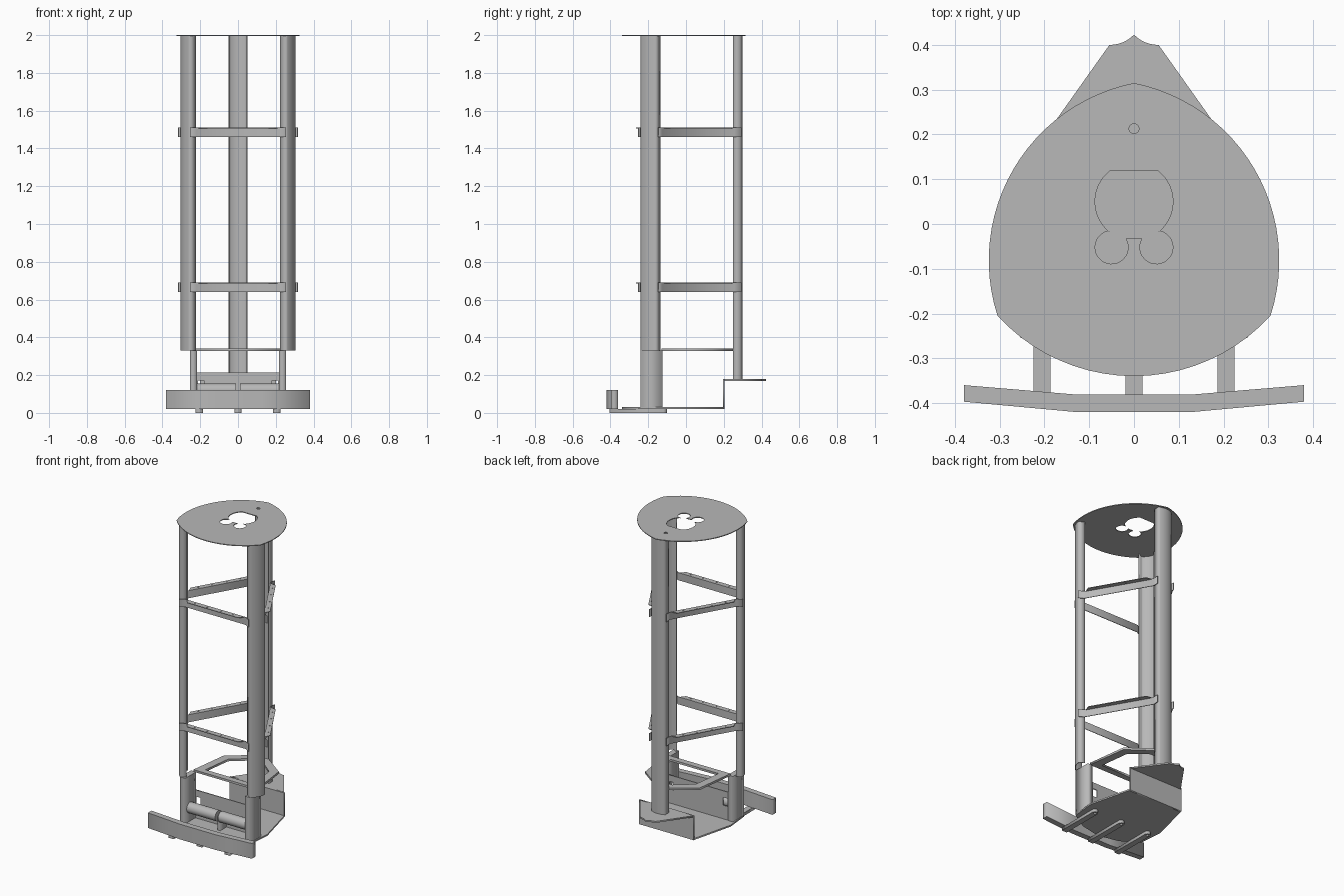
import bpy
import math
from mathutils import Vector, Matrix

if "Cube" in bpy.data.objects:
    bpy.data.objects.remove(bpy.data.objects["Cube"])

grey = bpy.data.materials.new("steel grey")
grey.use_nodes = True
grey.diffuse_color = (0.48, 0.48, 0.48, 1)
grey.node_tree.nodes["Principled BSDF"].inputs["Base Color"].default_value = (0.48, 0.48, 0.48, 1)

HUB = Vector((0, -0.035, 0))     # axis of the three-fold symmetry


def arc(p, q, sag, n=16):
    """Points from p to q, bulging to the left of travel by sag."""
    p, q = Vector(p), Vector(q)
    half = (q - p).length / 2
    along = (q - p).normalized()
    side = Vector((-along.y, along.x))
    r = (half * half + sag * sag) / (2 * sag)
    mid = (p + q) / 2 + side * (sag - r)
    a = math.asin(half / r)
    return [tuple(mid + along * r * math.sin(t) + side * r * math.cos(t))
            for t in (a * (2 * i / n - 1) for i in range(n + 1))]


def circle(x, y, r, start=0, end=360, n=24):
    steps = [math.radians(start + (end - start) * i / n) for i in range(n + 1)]
    if abs(end - start) == 360:
        steps.pop()
    return [(x + r * math.cos(t), y + r * math.sin(t)) for t in steps]


def mirrored(half):
    """Close a half outline with its reflection in x."""
    return half + [(-x, y) for x, y in reversed(half) if abs(x) > 1e-5]


def rect(x0, x1, y0, y1):
    return [(x0, y0), (x1, y0), (x1, y1), (x0, y1)]


def slab(name, loops, z0, z1, matrix=Matrix()):
    """Extrude an outline, with any further loops as holes, from z0 to z1."""
    curve = bpy.data.curves.new(name, "CURVE")
    curve.dimensions = "2D"
    curve.fill_mode = "BOTH"
    curve.extrude = (z1 - z0) / 2
    for loop in loops:
        s = curve.splines.new("POLY")
        s.points.add(len(loop) - 1)
        for pt, (x, y) in zip(s.points, loop):
            pt.co = (x, y, 0, 1)
        s.use_cyclic_u = True
    temp = bpy.data.objects.new(name + "_outline", curve)
    bpy.context.collection.objects.link(temp)
    graph = bpy.context.evaluated_depsgraph_get()
    mesh = bpy.data.meshes.new_from_object(temp.evaluated_get(graph))
    bpy.data.objects.remove(temp)
    mesh.transform(matrix @ Matrix.Translation((0, 0, (z0 + z1) / 2)))
    mesh.materials.clear()
    mesh.materials.append(grey)
    mesh.name = name
    obj = bpy.data.objects.new(name, mesh)
    bpy.context.collection.objects.link(obj)
    return obj


def turn(degrees):
    return Matrix.Translation(HUB) @ Matrix.Rotation(math.radians(degrees), 4, "Z")


UPRIGHT = Matrix.Rotation(math.radians(90), 4, "X")   # outline y becomes z

# Top plate with cable hole and keyhole opening
side = arc((0, 0.315), (0.305, -0.205), 0.135, 24)
front = arc((0.305, -0.205), (0, -0.34), 0.035, 10)
keyhole = mirrored(circle(0, 0.05, 0.087, 53, -50, 20)
                   + circle(0.05, -0.052, 0.037, 90, -212, 24))
slab("top_plate", [mirrored(side + front[1:]), keyhole, circle(0, 0.213, 0.011)], 1.995, 2.0)

# Three open channel posts with a bowed outer face
outer = [(-0.05, 0.285)] + arc((-0.05, 0.323), (0.05, 0.323), 0.012, 10) + [(0.05, 0.285)]
inner = [(0.046, 0.285)] + arc((-0.046, 0.319), (0.046, 0.319), 0.012, 10)[::-1] + [(-0.046, 0.285)]
for name, angle, foot in (("back_post", 0, 0.18), ("left_post", -120, 0.33), ("right_post", 120, 0.33)):
    slab(name, [outer + inner], foot, 1.995, turn(angle))

# Angle braces: web with bent end tabs, plus a flange pointing outwards
web = mirrored([(0.222, 0.196), (0.255, 0.215), (0.253, 0.219), (0.221, 0.2)])
web = [(0.222, 0.196), (0.255, 0.216), (0.253, 0.22), (0.221, 0.2),
       (-0.221, 0.2), (-0.253, 0.22), (-0.255, 0.216), (-0.222, 0.196)]
flange = [(-0.21, 0.198), (0.21, 0.198), (0.185, 0.23), (-0.185, 0.23)]
bolt_holes = [circle(x, 0.215, 0.004, n=8) for x in (-0.14, -0.05, 0.05, 0.14)]
for level, low in (("lower", 0.64), ("upper", 1.46)):
    for place, angle in (("front", 180), ("left", -60), ("right", 60)):
        slab(f"{level}_{place}_brace_web", [web], low, low + 0.05, turn(angle))
        slab(f"{level}_{place}_brace_flange", [flange] + bolt_holes, low + 0.046, low + 0.05, turn(angle))

# Open middle frame
frame = mirrored([(0.05, 0.25), (0.2, 0.14), (0.235, -0.13)])
opening = mirrored([(0.04, 0.2), (0.15, 0.11), (0.175, -0.09)])
slab("middle_frame", [frame, opening], 0.328, 0.342)

# Base plate, step wall and raised rear shelf
base = mirrored([(0.2, 0.2), (0.27, -0.08), (0.255, -0.24), (0.14, -0.31), (0, -0.34)])
slab("base_plate", [base], 0.02, 0.03)
slab("step_wall", [rect(-0.2, 0.2, 0.02, 0.18)], -0.205, -0.195, UPRIGHT)
shelf = mirrored([(0.197, 0.2), (0.055, 0.4)] + arc((0.055, 0.4), (0, 0.423), 0.006, 6)[1:])
slab("rear_shelf", [shelf], 0.17, 0.18)

# Lower columns with the windowed cross wall between them
for name, s in (("left", 1), ("right", -1)):
    x0, x1 = sorted((0.218 * s, 0.255 * s))
    slab(name + "_column", [rect(x0, x1, -0.24, -0.125)], 0.03, 0.33)
wall_holes = [rect(-0.212, -0.18, 0.12, 0.172), rect(0.18, 0.212, 0.12, 0.172)]
slab("cross_wall", [rect(-0.22, 0.22, 0.03, 0.215)] + wall_holes, 0.128, 0.134, UPRIGHT)

# Pair of rollers with a centre support
for name, x in (("left_roller", 0.114), ("right_roller", -0.114)):
    bpy.ops.mesh.primitive_cylinder_add(vertices=32, radius=0.035, depth=0.208,
                                        location=(x, -0.19, 0.12), rotation=(0, math.pi / 2, 0))
    roller = bpy.context.object
    roller.name = name
    roller.data.materials.append(grey)
    bpy.ops.object.shade_smooth_by_angle()
slab("roller_support", [rect(-0.01, 0.01, -0.2, -0.13)], 0.03, 0.12)

# Swept front bumper on three skid bars
bumper = [(-0.38, -0.397), (-0.13, -0.42), (0.13, -0.42), (0.38, -0.397),
          (0.38, -0.36), (0.13, -0.381), (-0.13, -0.381), (-0.38, -0.36)]
slab("bumper", [bumper], 0.02, 0.12)
for name, x in (("left", 0.205), ("centre", 0), ("right", -0.205)):
    bar = circle(x, -0.12, 0.019, 0, 180, 10) + [(x - 0.019, -0.405), (x + 0.019, -0.405)]
    slab(name + "_skid", [bar, circle(x, -0.12, 0.008, n=12)], 0.0, 0.02)
